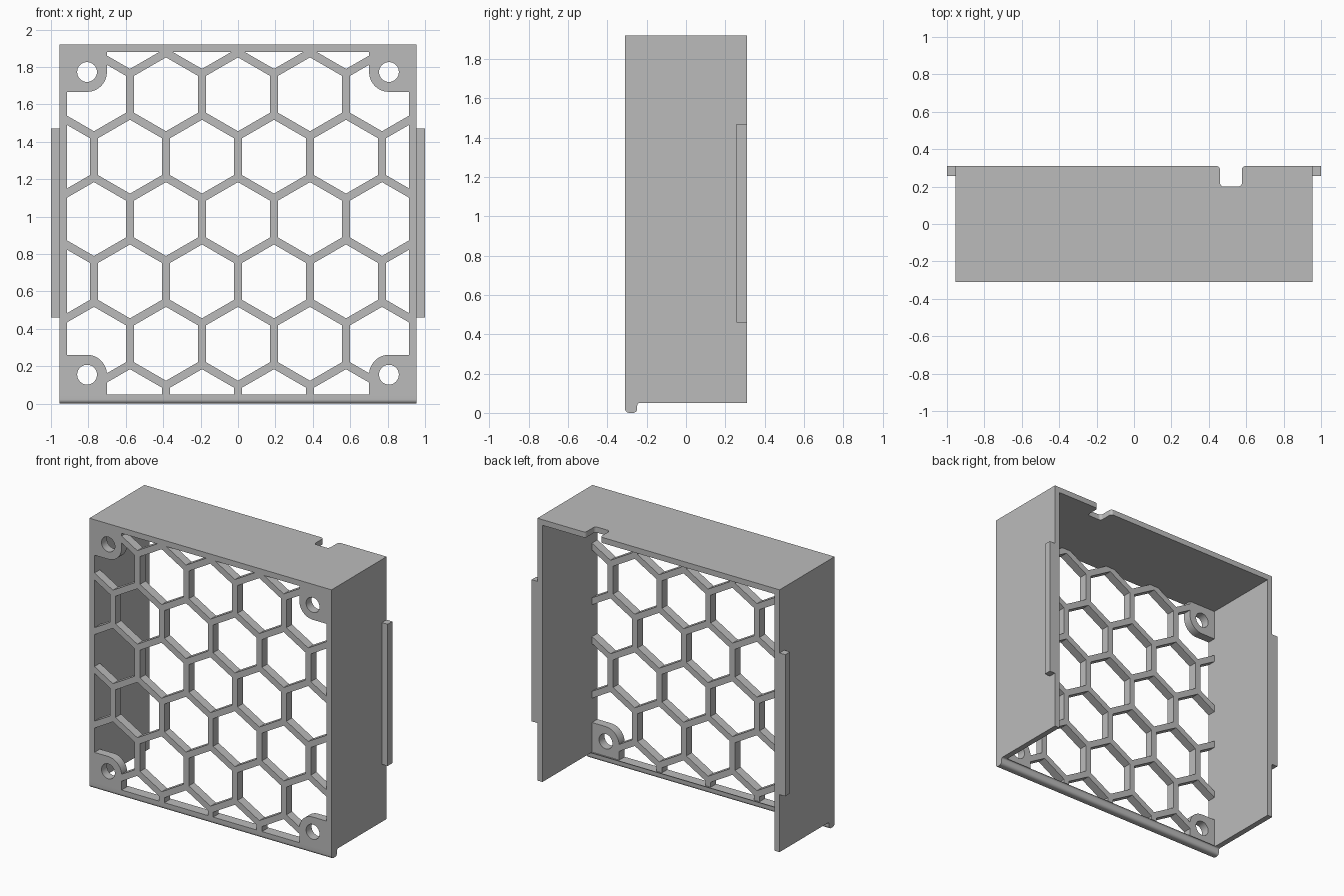
import bpy, bmesh
from math import sin, cos, pi, radians, sqrt

if "Cube" in bpy.data.objects:
    bpy.data.objects.remove(bpy.data.objects["Cube"])

# Single plastic colour
grey = bpy.data.materials.new("light_grey_plastic")
grey.use_nodes = True
grey.diffuse_color = (0.5, 0.5, 0.5, 1)
grey.node_tree.nodes["Principled BSDF"].inputs["Base Color"].default_value = (0.5, 0.5, 0.5, 1)

# Main dimensions
W, D, TOP, BASE = 0.955, 0.31, 1.92, 0.05
WALL, PANEL = 0.04, 0.062
INNER = W - WALL
PITCH, BAR, MID = 0.385, 0.043, 0.987
HOLE_X, HOLE_LOW, HOLE_HIGH = 0.807, 0.155, 1.773
HOLE_R, PAD_R = 0.053, 0.106


def arc(cx, cy, r, a0, a1, n=8):
    """Points on an arc, angles in degrees."""
    steps = [radians(a0 + (a1 - a0) * i / n) for i in range(n + 1)]
    return [(cx + r * cos(a), cy + r * sin(a)) for a in steps]


def rect(x0, x1, y0, y1):
    return [(x0, y0), (x1, y0), (x1, y1), (x0, y1)]


def prism(name, outlines, axis, lo, hi):
    """Extrude closed outlines along an axis into one object."""
    place = {"x": lambda a, b, t: (t, a, b),
             "y": lambda a, b, t: (a, t, b),
             "z": lambda a, b, t: (a, b, t)}[axis]
    bm = bmesh.new()
    for pts in outlines:
        ends = [[bm.verts.new(place(a, b, t)) for a, b in pts] for t in (lo, hi)]
        for ring in ends:
            bm.faces.new(ring)
        n = len(pts)
        for i in range(n):
            j = (i + 1) % n
            bm.faces.new((ends[0][i], ends[0][j], ends[1][j], ends[1][i]))
    bmesh.ops.recalc_face_normals(bm, faces=bm.faces)
    mesh = bpy.data.meshes.new(name)
    bm.to_mesh(mesh)
    bm.free()
    mesh.materials.append(grey)
    obj = bpy.data.objects.new(name, mesh)
    bpy.context.collection.objects.link(obj)
    return obj


def activate(obj):
    bpy.ops.object.select_all(action='DESELECT')
    obj.select_set(True)
    bpy.context.view_layer.objects.active = obj


def boolean(obj, cutter, operation='DIFFERENCE'):
    """Apply a boolean and discard the cutter."""
    cutter.hide_render = True
    mod = obj.modifiers.new("cut", 'BOOLEAN')
    mod.operation, mod.solver, mod.object = operation, 'EXACT', cutter
    activate(obj)
    bpy.ops.object.modifier_apply(modifier=mod.name)
    bpy.data.objects.remove(cutter)


# Shell: box open at the back and bottom
shell = prism("shell", [rect(-W, W, BASE, TOP)], "y", -D, D)
boolean(shell, prism("cavity", [rect(-INNER, INNER, -0.2, TOP - WALL)], "y", -D + PANEL, D + 0.2))

# Honeycomb openings, limited to a window that leaves the corner pads
hexes = []
radius = (PITCH - BAR) / sqrt(3)
for row in range(-3, 4):
    shift = PITCH / 2 if row % 2 else 0
    for col in range(-3, 4):
        x = col * PITCH + shift
        if abs(x) < 1.1:
            hexes.append(arc(x, MID + row * PITCH * sqrt(3) / 2, radius, 90, 390, 5))
openings = prism("openings", hexes, "y", -D - 0.1, -D + PANEL + 0.05)


def pad_edge(z, edge, toward):
    """Right-hand pad outline from the side wall round to the window edge."""
    curve = arc(HOLE_X, z, PAD_R, 90 * toward, 180 * toward, 12)
    return [(INNER, z + PAD_R * toward)] + curve + [(HOLE_X - PAD_R, edge)]


low = pad_edge(HOLE_LOW, BASE - 0.02, 1)
high = pad_edge(HOLE_HIGH, TOP - WALL, -1)
right_half = low[::-1] + high
left_half = [(-x, z) for x, z in reversed(right_half)]
window = prism("window", [right_half + left_half], "y", -D - 0.05, -D + PANEL + 0.02)
boolean(openings, window, 'INTERSECT')
boolean(shell, openings)

# Screw holes in the corner pads
circles = [arc(sx * HOLE_X, z, HOLE_R, 0, 348.75, 31)
           for sx in (-1, 1) for z in (HOLE_LOW, HOLE_HIGH)]
boolean(shell, prism("screw_holes", circles, "y", -D - 0.1, -D + PANEL + 0.1))

# Cable notch in the back edge of the top, with rounded corners
x0, x1, y0, r = 0.46, 0.577, 0.2, 0.02
notch = ([(x0 - r, D + 0.1)] + arc(x0 - r, D - r, r, 90, 0)
         + arc(x0 + r, y0 + r, r, 180, 270) + arc(x1 - r, y0 + r, r, 270, 360)
         + arc(x1 + r, D - r, r, 180, 90) + [(x1 + r, D + 0.1)])
boolean(shell, prism("notch", [notch], "z", TOP - 0.1, TOP + 0.1))

# Rounded lip under the front panel
y1, r, f = -D + PANEL, 0.022, 0.012
profile = ([(-D, BASE)] + arc(-D + r, r, r, 180, 270) + arc(y1 - r, r, r, 270, 360)
           + arc(y1 + f, BASE - f, f, 180, 90, 5))
lip = prism("bottom_lip", [profile], "x", -W, W)

# Side tabs along the back edge
tabs = [prism(name, [rect(*sorted((s * W, s)), D - 0.053, D)], "z", 0.46, 1.47)
        for name, s in (("left_tab", 1), ("right_tab", -1))]

for obj in [shell, lip] + tabs:
    activate(obj)
    bpy.ops.object.shade_smooth_by_angle(angle=radians(30))
